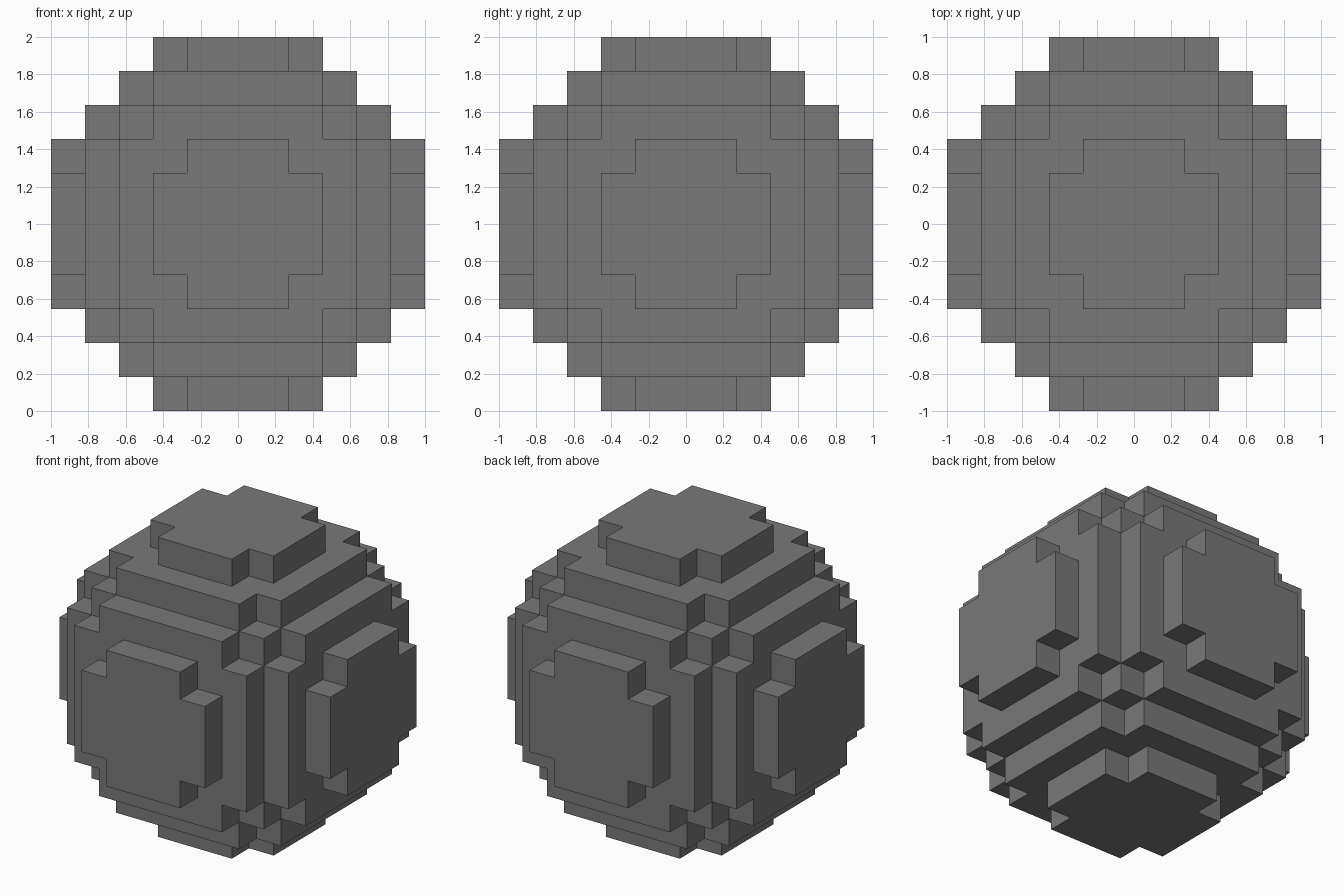
import bpy
import bmesh
from mathutils import Vector

cube = bpy.data.objects.get("Cube")
if cube:
    bpy.data.objects.remove(cube, do_unlink=True)

RADIUS = 5                     # blocks from the centre to the outermost block
UNIT = 2 / (2 * RADIUS + 1)    # block size
LIMIT = 30                     # squared radius of the stepped ball


def filled(cell):
    return cell.length_squared < LIMIT + 0.5


# Single grey material
stone = bpy.data.materials.new("stone grey")
stone.use_nodes = True
grey = (0.19, 0.19, 0.19, 1)
stone.diffuse_color = grey
stone.node_tree.nodes["Principled BSDF"].inputs["Base Color"].default_value = grey

# Stepped ball: outer skin of every block whose neighbour is empty
bm = bmesh.new()
span = range(-RADIUS, RADIUS + 1)
cells = [Vector((x, y, z)) for x in span for y in span for z in span]
for cell in filter(filled, cells):
    for axis in range(3):
        for side in (-1, 1):
            normal = Vector((0, 0, 0))
            normal[axis] = side
            if filled(cell + normal):
                continue
            u = Vector((0, 0, 0))
            u[(axis + 1) % 3] = 0.5
            v = normal.cross(u)
            mid = cell + normal / 2
            corners = (mid - u - v, mid + u - v, mid + u + v, mid - u + v)
            bm.faces.new([bm.verts.new(c * UNIT + Vector((0, 0, 1))) for c in corners])

bmesh.ops.remove_doubles(bm, verts=bm.verts[:], dist=UNIT / 100)
bmesh.ops.recalc_face_normals(bm, faces=bm.faces[:])

mesh = bpy.data.meshes.new("block_sphere")
bm.to_mesh(mesh)
bm.free()
mesh.materials.append(stone)
ball = bpy.data.objects.new("block_sphere", mesh)
bpy.context.scene.collection.objects.link(ball)
